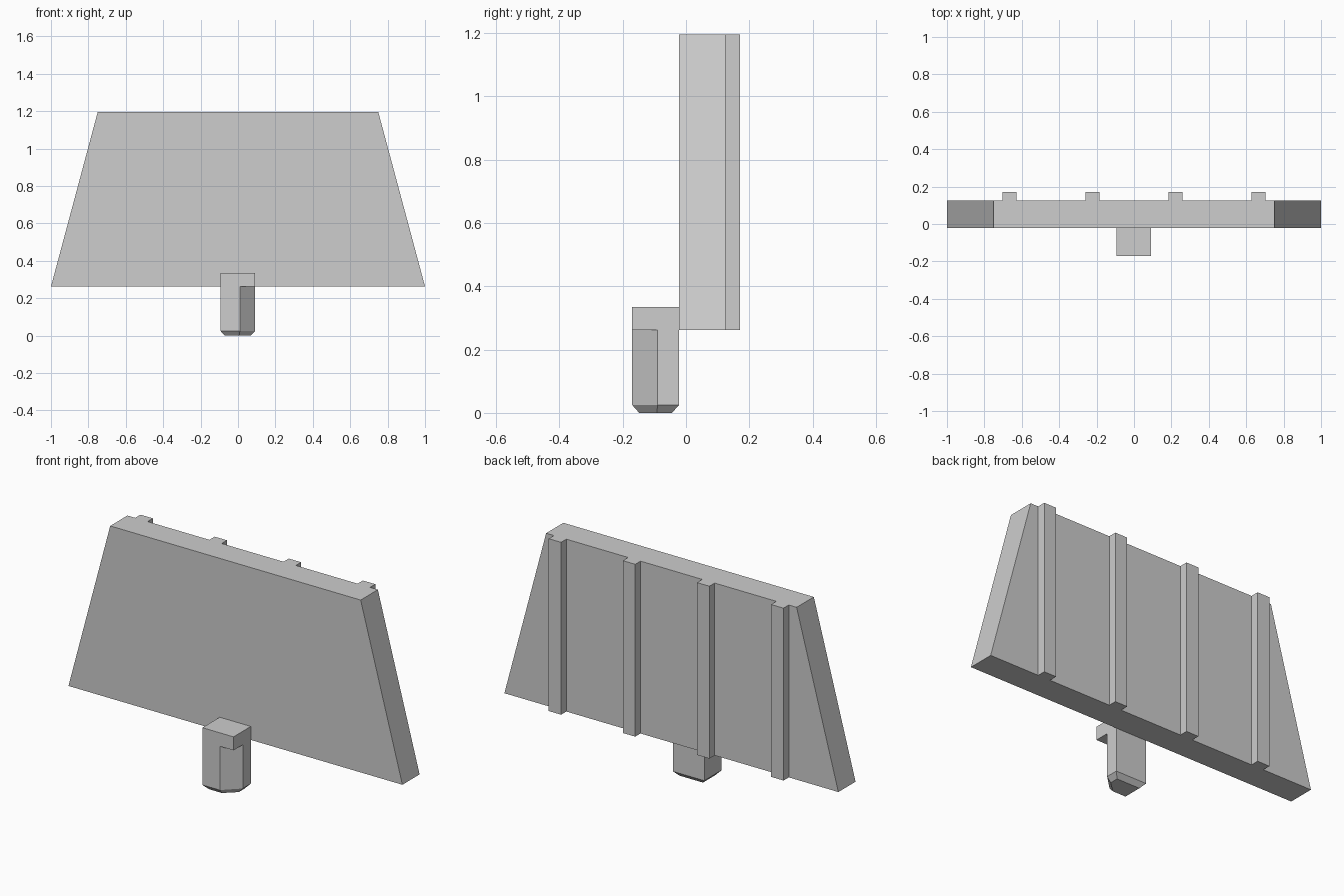
import bpy
import bmesh

old = bpy.data.objects.get("Cube")
if old:
    bpy.data.objects.remove(old, do_unlink=True)

grey = bpy.data.materials.new("light_grey")
grey.use_nodes = True
colour = (0.61, 0.61, 0.61, 1)
grey.diffuse_color = colour
grey.node_tree.nodes["Principled BSDF"].inputs["Base Color"].default_value = colour


def loft(name, sections, cap_top=True):
    """Join plan outlines, given as (z, points) from bottom to top."""
    bm = bmesh.new()
    rings = [[bm.verts.new((x, y, z)) for x, y in pts] for z, pts in sections]
    bm.faces.new(rings[0])
    if cap_top:
        bm.faces.new(rings[-1])
    for low, high in zip(rings, rings[1:]):
        for i in range(len(low)):
            j = (i + 1) % len(low)
            bm.faces.new((low[i], low[j], high[j], high[i]))
    bmesh.ops.recalc_face_normals(bm, faces=bm.faces[:])
    mesh = bpy.data.meshes.new(name)
    bm.to_mesh(mesh)
    bm.free()
    mesh.materials.append(grey)
    obj = bpy.data.objects.new(name, mesh)
    bpy.context.collection.objects.link(obj)
    return obj


FRONT, BACK, RIB_BACK = -0.022, 0.125, 0.17
BASE, TOP = 0.262, 1.195
RIBS = (0.666, 0.222, -0.222, -0.666)
HALF_RIB = 0.037


def panel_outline(half_width):
    """Plan of the panel, with the ribs standing out of its back."""
    pts = [(-half_width, FRONT), (half_width, FRONT), (half_width, BACK)]
    for x in RIBS:
        right, left = x + HALF_RIB, x - HALF_RIB
        pts += [(right, BACK), (right, RIB_BACK), (left, RIB_BACK), (left, BACK)]
    return pts + [(-half_width, BACK)]


# Tapering panel with four upright ribs
loft("ribbed_panel", [(BASE, panel_outline(1.0)), (TOP, panel_outline(0.75))])

# Mounting peg: square cap over a stem with one cut corner and a tapered tip
L, R, F = -0.094, 0.092, -0.17
MID_X, MID_Y = (L + R) / 2, (F + FRONT) / 2
cap = [(L, F), (R, F), (R, FRONT), (L, FRONT)]
stem = [(L, F), (0.01, F), (R, -0.09), (R, FRONT), (L, FRONT)]
tip = [(MID_X + (x - MID_X) * 0.75, MID_Y + (y - MID_Y) * 0.7) for x, y in stem]
loft("peg_cap", [(BASE, cap), (0.335, cap)])
loft("peg_stem", [(0, tip), (0.025, stem), (BASE, stem)], cap_top=False)
